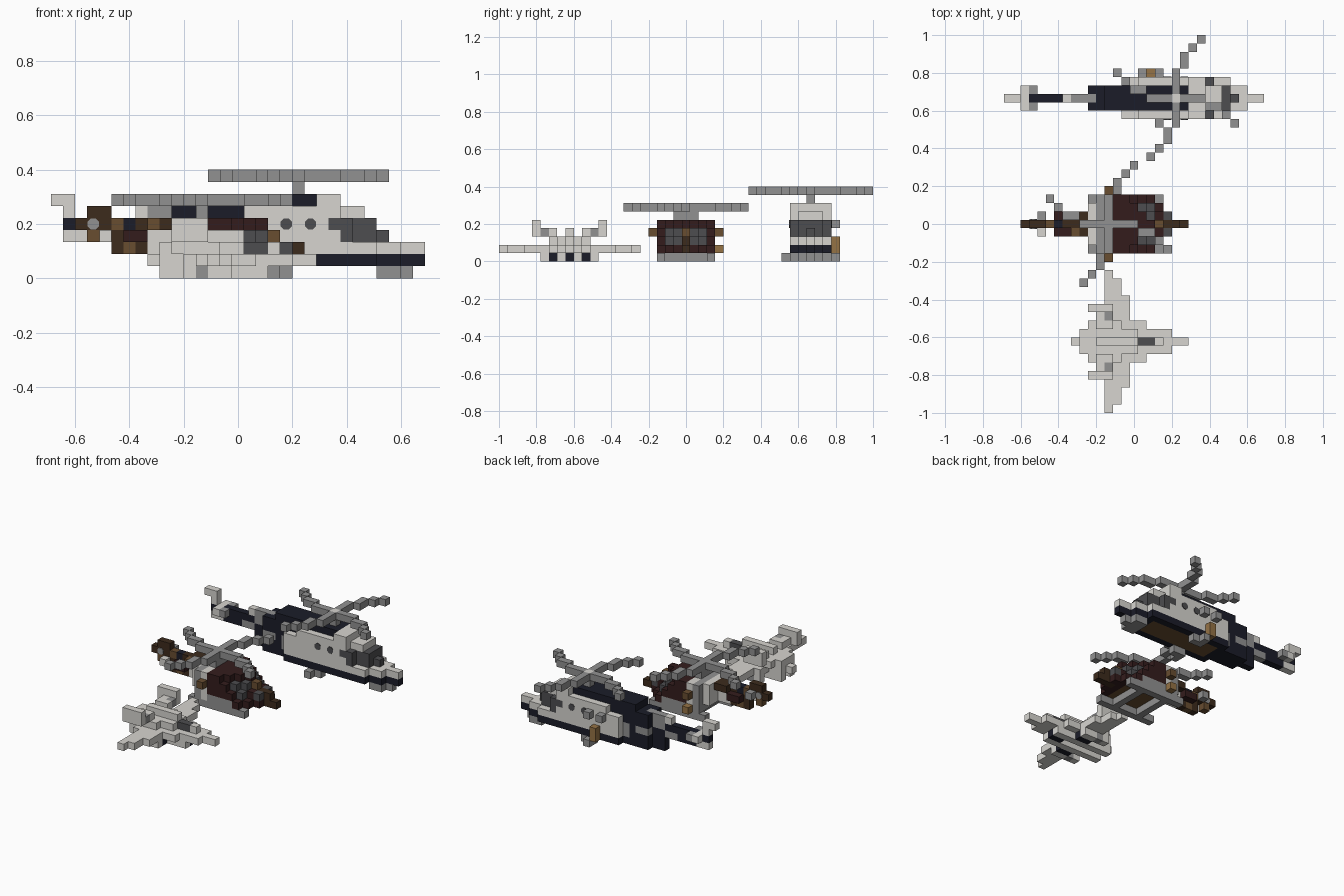
import bpy, bmesh, math
from mathutils import Matrix, Vector

if "Cube" in bpy.data.objects:
    bpy.data.objects.remove(bpy.data.objects["Cube"], do_unlink=True)

UNIT = 2 / 45                       # edge of one block
ORIGIN = Vector((-15.5, -22.5, 0))  # grid corner, in blocks


def material(name, rgb):
    mat = bpy.data.materials.new(name)
    mat.use_nodes = True
    mat.diffuse_color = (*rgb, 1)
    mat.node_tree.nodes["Principled BSDF"].inputs["Base Color"].default_value = (*rgb, 1)
    return mat


WHITE = material("off white", (.68, .665, .63))
GREY = material("mid grey", (.285, .285, .285))
GLASS = material("dark grey", (.075, .075, .08))
NAVY = material("navy", (.011, .012, .022))
MAROON = material("maroon", (.034, .012, .012))
DARK = material("dark brown", (.046, .024, .012))
BROWN = material("brown", (.14, .075, .03))
TAN = material("tan", (.3, .17, .06))

cells = {}   # block position -> (part, material)
row = 0      # centre row of the aircraft being built


def span(v):
    return range(v[0], v[1] + 1) if isinstance(v, tuple) else (v,)


def fill(part, mat, xs, ys, zs, mirror=False):
    """Fill a block range; ys is measured from the aircraft's centre row."""
    for x in span(xs):
        for y in span(ys):
            for z in span(zs):
                for side in ((1, -1) if mirror else (1,)):
                    cells[x, row + side * y, z] = (part, mat)


def taper(part, mat, reach, zs):
    """Nested layers: reach[w] is the length range at half width w."""
    for w, xs in enumerate(reach):
        fill(part, mat, xs, w, zs, mirror=True)


def rotor(part, x, z, hub):
    arm = [(n, 0) for n in range(1, 4)] + [(4, -1), (5, -1), (6, -2), (7, -3)]
    fill(part, hub, x, 0, z)
    for dx, dy in arm:
        for _ in range(4):
            dx, dy = -dy, dx
            fill(part, GREY, x + dx, dy, z)


# ---- Jet ----
row = 8
taper("jet_wing", WHITE, [(8, 21), (9, 19), (11, 16), (11, 14), (12, 14),
                          (12, 14), (12, 13), (12, 13), 12], 1)
fill("jet_body", WHITE, (9, 17), 1, 0, mirror=True)
fill("jet_body", WHITE, (9, 15), (-1, 1), 2)
fill("jet_body", WHITE, (10, 13), (-2, 2), 2)
fill("jet_body", WHITE, (11, 15), 0, 3)
fill("jet_canopy", GLASS, (16, 17), 0, 2)
fill("jet_canopy", WHITE, 18, 0, 2)
fill("jet_intake", WHITE, (11, 14), 3, 0, mirror=True)
fill("jet_intake", NAVY, (13, 14), 2, 0, mirror=True)
fill("jet_intake", NAVY, (16, 17), 0, 0)
fill("jet_gear", GREY, 12, 3, 0, mirror=True)
fill("jet_tail_fin", WHITE, (11, 12), (2, 3), 3, mirror=True)
fill("jet_tail_fin", GREY, 12, 3, 3, mirror=True)
fill("jet_tail_fin", WHITE, (10, 12), 4, (3, 4), mirror=True)

# ---- Scout helicopter ----
row = 22
taper("scout_cabin", MAROON, [(13, 21), (13, 19), (13, 18), (13, 17)], 1)
taper("scout_cabin", MAROON, [(13, 20), (13, 19), (13, 17), (13, 16)], 2)
taper("scout_cabin", MAROON, [(13, 18), (13, 17), (13, 16), (13, 15)], 3)
taper("scout_cabin", MAROON, [(13, 17), (13, 16), (13, 15), (13, 14)], 4)
fill("scout_belly", BROWN, (12, 17), (-2, 2), 1)
fill("scout_cabin", GREY, (11, 16), 3, 1, mirror=True)
fill("scout_nose", DARK, 21, 0, 1)
fill("scout_nose", DARK, (19, 20), 0, (1, 2))
fill("scout_nose", BROWN, 18, 0, 3)
fill("scout_window", GLASS, 17, 1, 3, mirror=True)
fill("scout_window", GLASS, 16, 2, 3, mirror=True)
fill("scout_window", GLASS, 17, 2, 2, mirror=True)
fill("scout_window", GLASS, 19, 1, 2, mirror=True)
fill("scout_rear", WHITE, 12, (-3, 3), (1, 4))
fill("scout_rear", GREY, 11, (-3, 3), (1, 4))
fill("scout_rear", WHITE, 10, (-2, 2), (2, 4))
fill("scout_rear", WHITE, (8, 9), 0, (2, 3))
fill("scout_tail", DARK, (2, 9), 0, 4)
fill("scout_tail", DARK, (5, 7), 0, 2)
fill("scout_tail", MAROON, (6, 7), (-1, 1), 3)
fill("scout_tail", DARK, (8, 9), (-1, 1), 4)
fill("scout_tail", BROWN, 6, 0, 2)
fill("scout_tail", BROWN, 5, 0, 4)
fill("scout_tail", NAVY, 6, 0, 4)
fill("scout_tail", BROWN, 8, -1, 4)
fill("scout_tail", DARK, 5, 0, 3)
fill("scout_fin", DARK, (3, 4), 0, 5)
fill("scout_fin", BROWN, 3, 0, 3)
fill("scout_tail_rotor", WHITE, 4, -1, 3)
fill("scout_tail_rotor", GREY, 4, 1, 4)
fill("scout_stub_wing", BROWN, 12, 4, 3, mirror=True)
fill("scout_side_pod", TAN, 12, 4, 1)
fill("scout_skid", GREY, (10, 18), 3, 0, mirror=True)
for x in (12, 16):
    fill("scout_skid", GREY, x, (-3, 3), 0)
fill("scout_mast", GREY, 12, (-1, 1), 5)
rotor("scout_rotor", 12, 6, GREY)

# ---- Transport helicopter ----
row = 37
taper("transport_hull", NAVY, [(8, 30), (10, 28), (14, 26)], 1)
taper("transport_hull", WHITE, [(14, 30), (14, 28), (14, 26)], 2)
fill("transport_belly", BROWN, (15, 25), (-1, 1), 1)
fill("transport_cabin", WHITE, (14, 23), (-2, 2), (3, 4))
fill("transport_cabin", WHITE, (16, 23), (-2, 2), 5)
fill("transport_cabin", WHITE, (24, 25), (-1, 1), 5)
fill("transport_cabin", WHITE, (22, 23), (-2, 2), 6)
fill("transport_cockpit", GLASS, (23, 24), (-2, 2), 4)
fill("transport_cockpit", GLASS, 24, (-2, 2), 3)
fill("transport_cockpit", GLASS, (25, 26), (-1, 1), (3, 4))
fill("transport_cockpit", GLASS, 27, 0, 3)
fill("transport_roof", NAVY, (12, 21), (-1, 1), 6)
fill("transport_rear", NAVY, (10, 15), (-1, 1), (2, 5))
fill("transport_rear", GREY, 10, 0, 5)
fill("transport_rear", GREY, (10, 11), 1, 3, mirror=True)
fill("transport_rear", GREY, 13, 1, (2, 3), mirror=True)
fill("transport_boom", NAVY, (8, 9), 0, 2)
fill("transport_boom", NAVY, (3, 9), 0, (3, 4))
fill("transport_boom", GREY, (8, 9), 0, (4, 5))
fill("transport_boom", WHITE, 7, 0, 5)
fill("transport_boom", GREY, (6, 7), 0, 3)
fill("transport_tail_fin", WHITE, (1, 2), 0, (3, 4))
fill("transport_tail_fin", NAVY, 1, 0, 4)
fill("transport_tail_fin", WHITE, 1, 0, 5)
fill("transport_tail_fin", WHITE, (0, 1), 0, 6)
fill("transport_tailplane", WHITE, 2, 1, 4, mirror=True)
fill("transport_tailplane", GREY, 3, 1, 4, mirror=True)
fill("transport_gear", GREY, (27, 28), (-1, 1), 0)
fill("transport_gear", GREY, 29, 0, 0)
fill("transport_gear", GREY, (18, 19), 2, 0, mirror=True)
fill("transport_gear", GREY, 18, 3, 0, mirror=True)
fill("transport_side_gun", GREY, 16, 3, 4)
fill("transport_side_gun", GREY, 18, 3, 4)
fill("transport_side_crate", TAN, 17, 3, (1, 2))
fill("transport_mast", GREY, 20, 0, 7)
rotor("transport_rotor", 20, 8, WHITE)


# ---- Turn blocks into objects, keeping only outward faces ----
AXES = [Vector(v) for v in ((1, 0, 0), (0, 1, 0), (0, 0, 1))]


def build(part):
    bm = bmesh.new()
    mats, verts = [], {}

    def vert(p):
        key = tuple(round(c) for c in p)
        if key not in verts:
            verts[key] = bm.verts.new((Vector(key) + ORIGIN) * UNIT)
        return verts[key]

    for pos, (name, mat) in cells.items():
        if name != part:
            continue
        if mat not in mats:
            mats.append(mat)
        for a in range(3):
            u, v = AXES[(a + 1) % 3], AXES[(a + 2) % 3]
            for sign in (1, -1):
                step = AXES[a] * sign
                if tuple(int(c) for c in Vector(pos) + step) in cells:
                    continue
                base = Vector(pos) + (AXES[a] if sign > 0 else Vector())
                ring = [base, base + u, base + u + v, base + v][::sign]
                bm.faces.new([vert(p) for p in ring]).material_index = mats.index(mat)
    finish(part, bm, mats)


def finish(name, bm, mats):
    mesh = bpy.data.meshes.new(name)
    bm.to_mesh(mesh)
    bm.free()
    for mat in mats:
        mesh.materials.append(mat)
    bpy.context.collection.objects.link(bpy.data.objects.new(name, mesh))


for part in dict.fromkeys(name for name, _ in cells.values()):
    build(part)


# ---- Thin eight-sided plates: portholes and tail rotor hub ----
def disc(name, mat, x, y, z):
    bm = bmesh.new()
    centre = (Vector((x + .5, y, z + .5)) + ORIGIN) * UNIT
    turn = Matrix.Rotation(math.pi / 2, 4, "X") @ Matrix.Rotation(math.pi / 8, 4, "Z")
    bmesh.ops.create_cone(bm, cap_ends=True, segments=8, radius1=UNIT / 2, radius2=UNIT / 2,
                          depth=.008, matrix=Matrix.Translation(centre) @ turn)
    finish(name, bm, [mat])


for x in (19, 21):
    for y in (35, 40):
        disc("transport_porthole", GLASS, x, y, 4)
for y in (22, 23):
    disc("scout_tail_hub", GREY, 3, y, 4)
